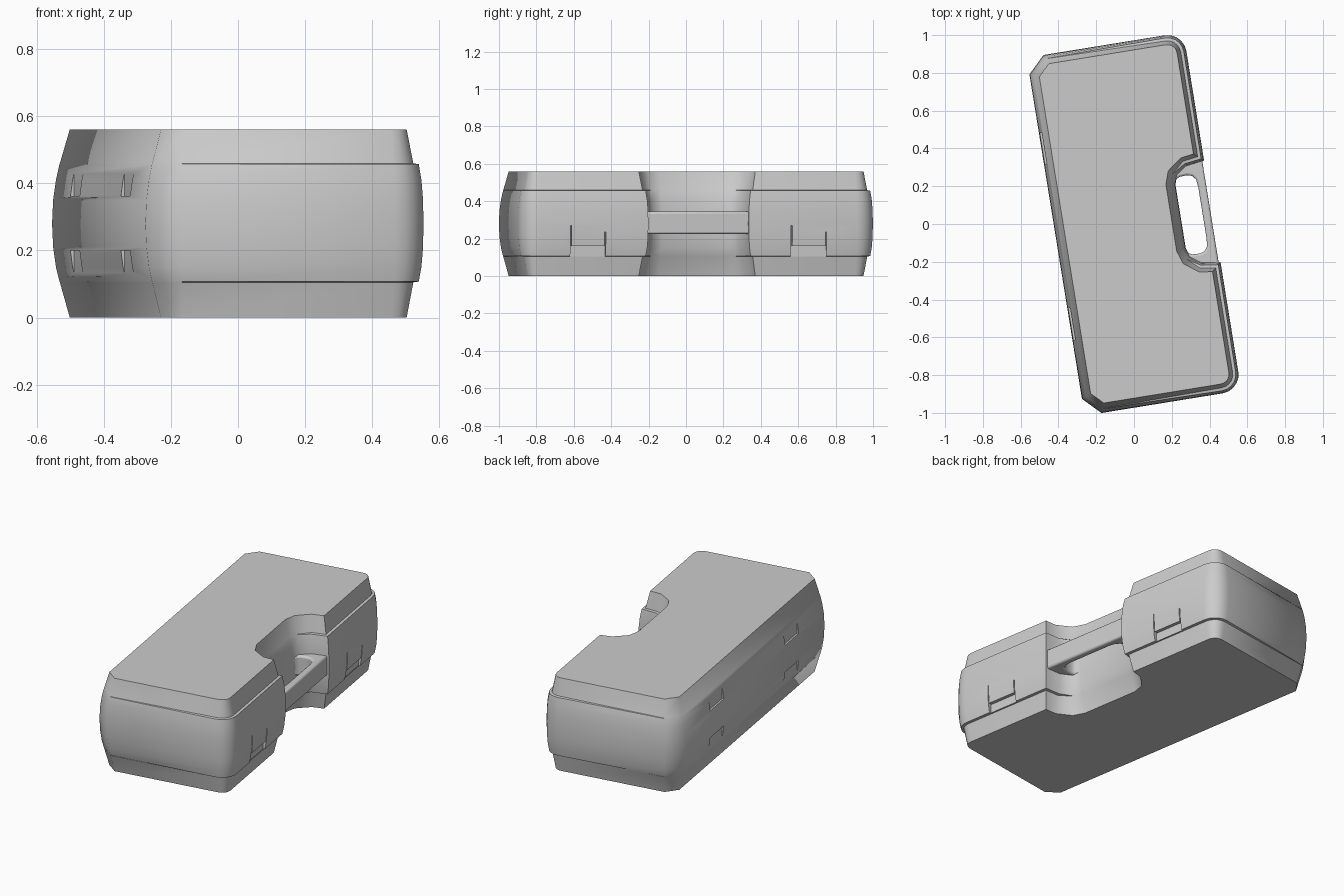
import bpy, bmesh, math
from mathutils import Vector

cube = bpy.data.objects.get("Cube")
if cube:
    bpy.data.objects.remove(cube, do_unlink=True)

TURN = math.radians(9.2)

grey = bpy.data.materials.new("plain_grey")
grey.use_nodes = True
COLOUR = (0.6, 0.6, 0.6, 1)
grey.diffuse_color = COLOUR
grey.node_tree.nodes["Principled BSDF"].inputs["Base Color"].default_value = COLOUR


def mirrored(half):
    """Complete an outline by reflecting it across the short axis."""
    return half + [(x, -y) for x, y in reversed(half)]


def inset(points, amounts):
    """Move each outline point inward along its mitre."""
    result = []
    for i, amount in enumerate(amounts):
        a, b, c = (Vector(points[(i + k) % len(points)]) for k in (-1, 0, 1))
        e1, e2 = (b - a).normalized(), (c - b).normalized()
        n1, n2 = Vector((-e1.y, e1.x)), Vector((-e2.y, e2.x))
        result.append(b + (n1 + n2) * amount / (1 + n1.dot(n2)))
    return result


def loft(name, rings):
    """Skin a stack of (points, height) rings and cap both ends."""
    bm = bmesh.new()
    loops = [[bm.verts.new((p[0], p[1], z)) for p in pts] for pts, z in rings]
    n = len(loops[0])
    for low, high in zip(loops, loops[1:]):
        for i in range(n):
            j = (i + 1) % n
            bm.faces.new((low[i], low[j], high[j], high[i]))
    bm.faces.new(loops[0][::-1])
    bm.faces.new(loops[-1])
    mesh = bpy.data.meshes.new(name)
    bm.to_mesh(mesh)
    bm.free()
    obj = bpy.data.objects.new(name, mesh)
    bpy.context.collection.objects.link(obj)
    mesh.materials.append(grey)
    return obj


def activate(obj):
    bpy.ops.object.select_all(action="DESELECT")
    obj.select_set(True)
    bpy.context.view_layer.objects.active = obj


def carve(target, x, y, z):
    """Cut a box given by its (low, high) ranges out of the target."""
    rect = [(x[0], y[0]), (x[1], y[0]), (x[1], y[1]), (x[0], y[1])]
    cutter = loft("cutter", [(rect, z[0]), (rect, z[1])])
    cutter.hide_render = True
    mod = target.modifiers.new("recess", "BOOLEAN")
    mod.operation = "DIFFERENCE"
    mod.solver = "EXACT"
    mod.object = cutter
    activate(target)
    bpy.ops.object.modifier_apply(modifier=mod.name)
    bpy.data.objects.remove(cutter, do_unlink=True)


# Case outline: grip notch, rounded front corners, chamfered hinge corners
half = [(0.25, 0.17), (0.266, 0.218), (0.32, 0.258), (0.42, 0.272)]
for k in range(6):
    a = math.radians(18 * k)
    half.append((0.32 + 0.1 * math.cos(a), 0.86 + 0.1 * math.sin(a)))
half += [(-0.33, 0.96), (-0.42, 0.87)]
outline = mirrored(half)

# Height, body inset, grip wall inset (the step fades out inside the notch)
levels = [(0, 0.05, 0.05), (0.105, 0.03, 0.022), (0.107, 0.014, 0.021),
          (0.15, 0.006, 0.011), (0.21, 0.001, 0.003), (0.28, 0, 0),
          (0.35, 0.001, 0.003), (0.41, 0.006, 0.011),
          (0.457, 0.014, 0.021), (0.459, 0.03, 0.022), (0.56, 0.05, 0.05)]
case = loft("case_body", [
    (inset(outline, [grip if p[0] < 0.3 else body for p in outline]), z)
    for z, body, grip in levels])

for side in (-1, 1):
    # Latch openings in the lower seam with fine slits above
    low, high = sorted((side * 0.505, side * 0.69))
    carve(case, (0.395, 0.6), (low, high), (0.106, 0.16))
    for y, top in ((low, 0.27), (high, 0.235)):
        carve(case, (0.395, 0.6), (y - 0.003, y + 0.003), (0.106, top))
    # Hinge slots above and below the rear seam
    mid = side * 0.47
    for z in ((0.112, 0.2), (0.362, 0.45)):
        carve(case, (-0.6, -0.405), (mid - 0.085, mid + 0.085), z)

# Carry handle bridging the notch, flared where it meets the case
grip = [(0.367, 0.14), (0.362, 0.18), (0.345, 0.202), (0.318, 0.21),
        (0.28, 0.208), (0.262, 0.2), (0.25, 0.18), (0.22, 0.18), (0.22, 0.3), (0.41, 0.3)]
bar = mirrored(grip)[::-1]
handle = loft("carry_handle", [(bar, 0.225), (bar, 0.345)])
bevel = handle.modifiers.new("soft_edges", "BEVEL")
bevel.width = 0.012
bevel.segments = 3
bevel.limit_method = "ANGLE"
bevel.angle_limit = math.radians(60)

for obj in (case, handle):
    activate(obj)
    bpy.ops.object.shade_smooth_by_angle(angle=math.radians(50))
    obj.rotation_euler.z = TURN
